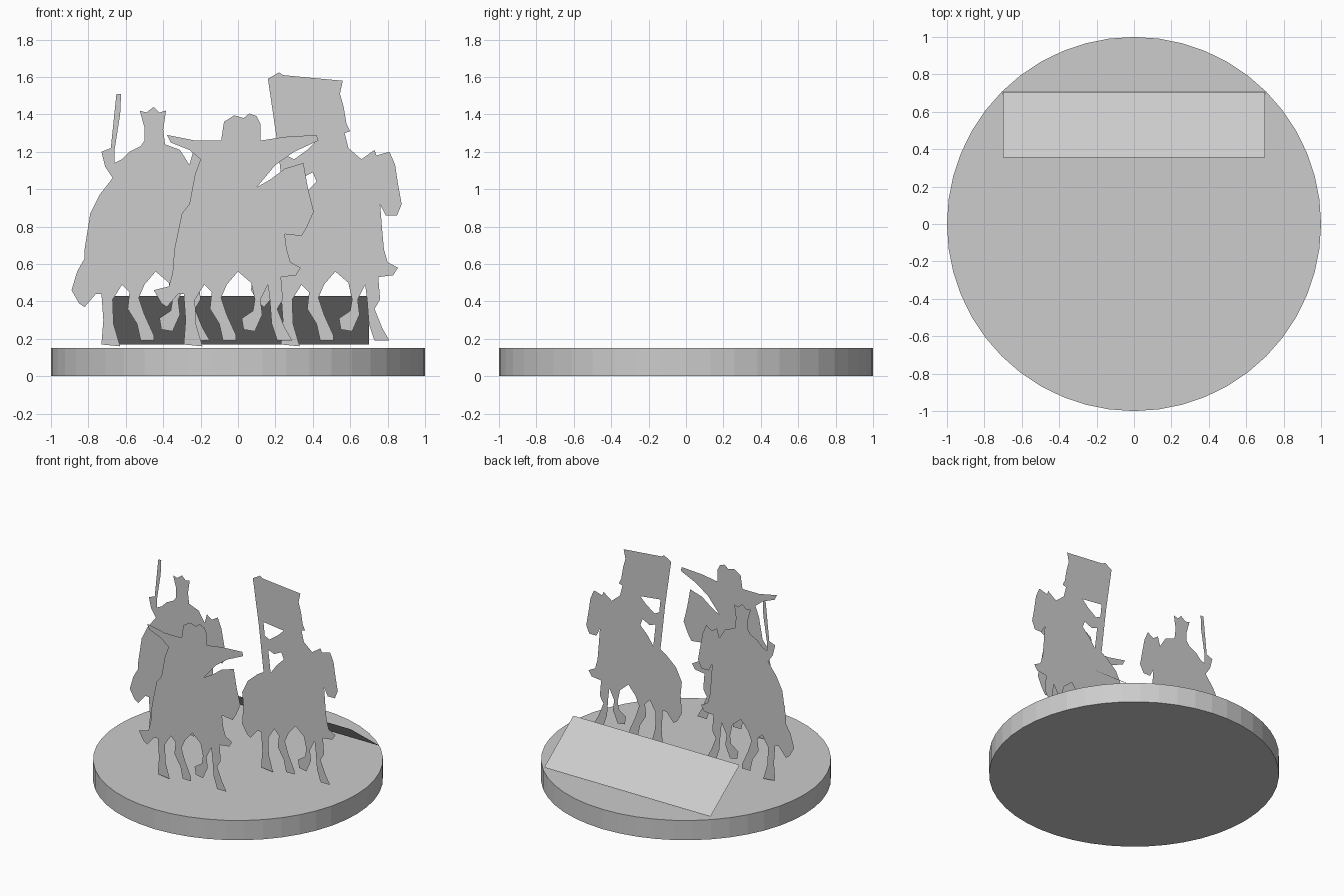
import bpy, bmesh

if "Cube" in bpy.data.objects:
    bpy.data.objects.remove(bpy.data.objects["Cube"])

grey = bpy.data.materials.new("plain_grey")
grey.diffuse_color = (0.604, 0.604, 0.604, 1)
grey.use_nodes = True
grey.node_tree.nodes["Principled BSDF"].inputs["Base Color"].default_value = grey.diffuse_color


def make_object(name, bm):
    mesh = bpy.data.meshes.new(name)
    bm.to_mesh(mesh)
    bm.free()
    mesh.materials.append(grey)
    ob = bpy.data.objects.new(name, mesh)
    bpy.context.collection.objects.link(ob)
    return ob


def cutout(name, y, outline, holes=()):
    """Flat upright silhouette facing -y; points are (x, z) in hundredths."""
    bm = bmesh.new()
    edges = []
    for loop in (outline, *holes):
        vs = [bm.verts.new((x / 100, y, z / 100)) for x, z in loop]
        edges += [bm.edges.new((vs[i - 1], vs[i])) for i in range(len(vs))]
    bmesh.ops.triangle_fill(bm, edges=edges, use_beauty=True, normal=(0, -1, 0))
    for f in bm.faces:
        f.normal_update()
        if f.normal.y > 0:
            f.normal_flip()
    return make_object(name, bm)


# Shared lower horse: chest, four legs, belly and tail (front to back)
HORSE = [
    (78, 68), (80, 61), (85.5, 58), (83, 54), (75, 53),
    (76, 41), (73, 36), (77, 26), (81, 19), (73, 19), (70, 28), (69, 41), (68, 49),
    (64, 41), (65, 33), (61, 24), (55, 25), (54, 31), (60, 35), (61, 41), (59, 50),
    (52, 56), (46, 49), (43, 42), (46, 33), (51, 22), (51, 19), (44, 19),
    (42, 28), (37, 36), (38, 45), (34, 49),
    (29, 41), (29.5, 28), (33, 16), (23, 17), (24, 30), (23, 44),
    (20, 44), (14, 37), (11, 39), (7, 46),
]


def horse(shift):
    return [(x + shift, z) for x, z in HORSE]


# Banner rider: flag and pole, shoulder, horse head, then horse, then rump
banner_top = [
    (16, 159), (22, 162.5), (24, 161), (45, 159), (56, 158), (54.5, 151),
    (56.5, 144), (58, 135), (60, 131), (57, 130), (59, 122), (66, 116),
    (73, 121), (74, 118), (81, 120), (84, 113), (85.5, 103), (87.5, 92),
    (85, 86), (79, 86), (76, 92), (77, 79),
]
banner_back = [(8, 60), (7, 70), (12, 80), (20, 87), (25, 90), (21, 125)]
banner_holes = [
    [(25, 128), (42, 126), (37, 121), (30, 116), (26, 118)],
    [(29, 108), (34, 106), (40, 109), (42, 104), (36, 98), (31, 91)],
]
cutout("banner_rider", -0.05, banner_top + horse(0) + banner_back, banner_holes)

# Crowned rider: raised sword, crown, horse head, then horse, then cape
crown_top = [
    (-65, 151), (-62.5, 151), (-63, 140), (-66, 121), (-66, 114), (-62, 116),
    (-58, 120), (-52, 123), (-50, 126), (-50, 133), (-52.5, 142), (-49, 141),
    (-45, 144), (-42, 141), (-38.5, 142), (-40, 132), (-39, 124), (-31, 121),
    (-26, 113), (-24, 120), (-20, 117), (-15, 120), (-12, 113), (-10, 103),
    (-8, 92), (-11, 86), (-17, 86), (-20, 92), (-19, 79),
]
crown_back = [(-86, 56), (-82, 63), (-82, 68), (-79, 87), (-74, 97), (-67, 106),
              (-71, 112), (-73, 120), (-68, 122)]
cutout("crowned_rider", -0.03, crown_top + horse(-96) + crown_back)

# Leading rider: spread arms, hooded head, lowered horse head, then horse
lead_top = [
    (-38, 129), (-23, 126), (-9, 126), (-7.5, 136), (-2, 139.5), (3, 138),
    (6, 140.5), (10, 139), (12, 135), (12, 126), (25, 128), (42, 129),
    (43, 126), (30, 120), (20, 113), (10, 101), (17, 105), (25, 111),
    (35, 114), (36, 108), (37.5, 100), (40.5, 88), (37, 80), (34, 75), (25, 76),
]
lead_back = [(-37, 48), (-35, 55), (-34, 68), (-30, 87), (-26, 92), (-23, 108),
             (-20, 116), (-26, 121), (-36, 125)]
cutout("leading_rider", -0.55, lead_top + horse(-52) + lead_back)

# Round base
bm = bmesh.new()
bmesh.ops.create_cone(bm, cap_ends=True, segments=48, radius1=1, radius2=1, depth=0.15)
bmesh.ops.translate(bm, verts=bm.verts, vec=(0, 0, 0.075))
make_object("round_base", bm)

# Sloping plaque at the back, a single sheet facing up and back
bm = bmesh.new()
bm.faces.new([bm.verts.new(p) for p in (
    (-0.7, 0.355, 0.43), (0.7, 0.355, 0.43), (0.7, 0.705, 0.17), (-0.7, 0.705, 0.17))])
bm.normal_update()
for f in bm.faces:
    if f.normal.z < 0:
        f.normal_flip()
make_object("sloping_plaque", bm)
